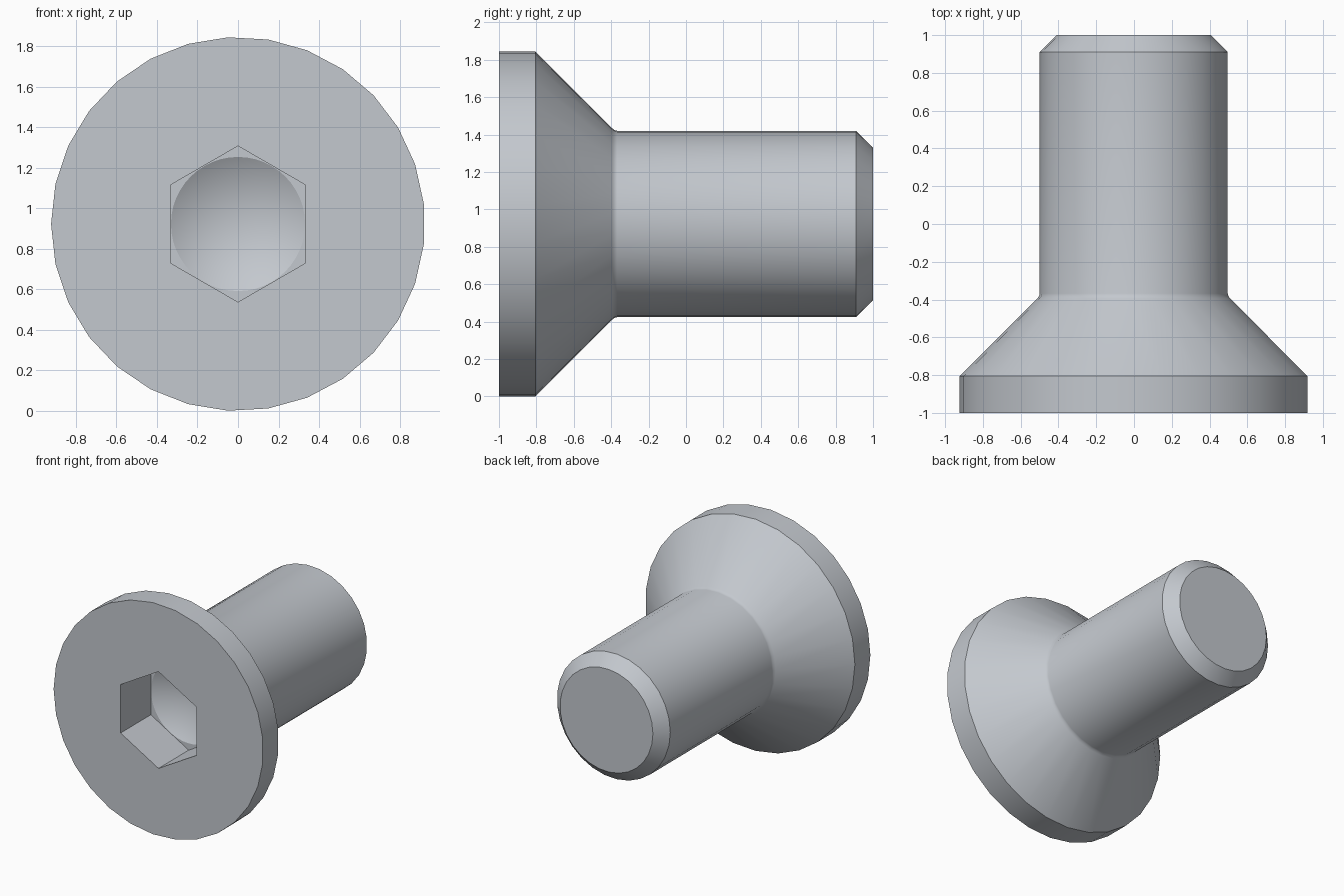
import bpy, bmesh, math
from mathutils import Matrix, Vector

if "Cube" in bpy.data.objects:
    bpy.data.objects.remove(bpy.data.objects["Cube"])

CZ = 0.922          # height of the screw axis
SEG = 29            # sides of the turned body
FACE, FLOOR = -1.0, -0.62   # front face and socket floor along y


def new_object(name, bm):
    bmesh.ops.recalc_face_normals(bm, faces=bm.faces)
    mesh = bpy.data.meshes.new(name)
    bm.to_mesh(mesh)
    bm.free()
    obj = bpy.data.objects.new(name, mesh)
    bpy.context.collection.objects.link(obj)
    return obj


def lathe(name, profile, seg, start):
    """Turn (y, radius) points about the screw axis; radius 0 makes a tip."""
    bm = bmesh.new()
    rings = []
    for y, r in profile:
        if r == 0:
            rings.append([bm.verts.new((0, y, CZ))] * seg)
            continue
        angles = [start + 2 * math.pi * i / seg for i in range(seg)]
        rings.append([bm.verts.new((r * math.cos(a), y, CZ + r * math.sin(a)))
                      for a in angles])
    for a, b in zip(rings, rings[1:]):
        for i in range(seg):
            j = (i + 1) % seg
            quad = list(dict.fromkeys((a[i], a[j], b[j], b[i])))
            bm.faces.new(quad)
    for ring in (rings[0], rings[-1]):
        if ring[0] is not ring[1]:
            bm.faces.new(ring)
    return new_object(name, bm)


# Countersunk head, small fillet, shank and chamfered end
screw = lathe("countersunk_screw", [
    (FACE, 0.923), (-0.805, 0.923),
    (-0.395, 0.513), (-0.383, 0.503), (-0.368, 0.499),
    (0.91, 0.499), (1.0, 0.409)], SEG, math.pi)

# Hexagonal socket and the drilled cone at its floor
hex_cutter = lathe("hex_cutter", [(FACE - 0.1, 0.385), (FLOOR, 0.385)], 6, math.pi / 2)
drill_cutter = lathe("drill_cutter", [
    (FLOOR - 0.1, 0.331), (FLOOR, 0.331), (FLOOR + 0.19, 0)], 48, 0)

cutters = (hex_cutter, drill_cutter)
for cutter in cutters:
    cutter.hide_render = True
    mod = screw.modifiers.new(cutter.name, 'BOOLEAN')
    mod.operation = 'DIFFERENCE'
    mod.solver = 'EXACT'
    mod.object = cutter

# Apply the cuts and discard the helpers
depsgraph = bpy.context.evaluated_depsgraph_get()
cut_mesh = bpy.data.meshes.new_from_object(screw.evaluated_get(depsgraph))
screw.modifiers.clear()
screw.data = cut_mesh
for cutter in cutters:
    bpy.data.objects.remove(cutter, do_unlink=True)

# Steel colour
steel = bpy.data.materials.new("steel_grey")
steel.diffuse_color = (0.55, 0.58, 0.62, 1)
steel.use_nodes = True
steel.node_tree.nodes["Principled BSDF"].inputs["Base Color"].default_value = steel.diffuse_color
screw.data.materials.clear()
screw.data.materials.append(steel)

# Smooth turned surfaces with crisp edges
bpy.context.view_layer.objects.active = screw
screw.select_set(True)
bpy.ops.object.shade_smooth_by_angle(angle=math.radians(25))
